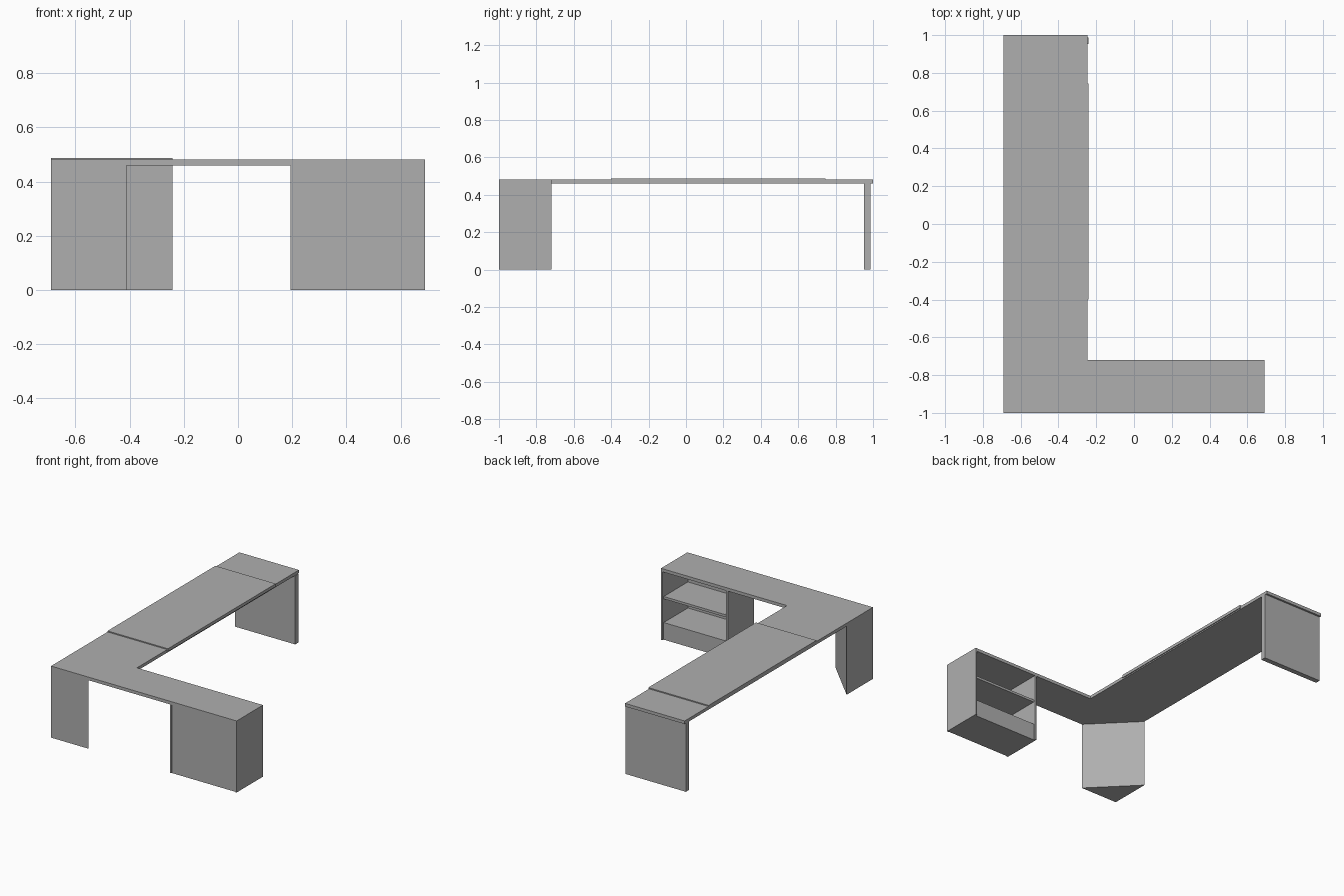
import bpy, bmesh

if "Cube" in bpy.data.objects:
    bpy.data.objects.remove(bpy.data.objects["Cube"])

grey = bpy.data.materials.new("dark_grey")
grey.diffuse_color = (0.43, 0.43, 0.43, 1)
grey.use_nodes = True
grey.node_tree.nodes["Principled BSDF"].inputs["Base Color"].default_value = grey.diffuse_color


def prism(name, outline, z0, z1):
    """Extrude a plan outline (counter-clockwise) from z0 to z1."""
    bm = bmesh.new()
    face = bm.faces.new([bm.verts.new((x, y, z0)) for x, y in outline])
    res = bmesh.ops.extrude_face_region(bm, geom=[face], use_keep_orig=True)
    top = [v for v in res["geom"] if isinstance(v, bmesh.types.BMVert)]
    bmesh.ops.translate(bm, verts=top, vec=(0, 0, z1 - z0))
    bmesh.ops.recalc_face_normals(bm, faces=bm.faces)
    mesh = bpy.data.meshes.new(name)
    bm.to_mesh(mesh)
    bm.free()
    mesh.materials.append(grey)
    obj = bpy.data.objects.new(name, mesh)
    bpy.context.collection.objects.link(obj)
    return obj


def box(name, x0, x1, y0, y1, z0, z1):
    return prism(name, [(x0, y0), (x1, y0), (x1, y1), (x0, y1)], z0, z1)


L, R, INNER = -0.69, 0.69, -0.247      # desk sides and inside edge of long arm
F, B, STEP = -1.0, 1.0, -0.72          # front, back, inside edge of short arm
UNDER, TOP = 0.46, 0.481               # tabletop underside and surface

# L-shaped tabletop and raised desk pad
prism("tabletop", [(L, F), (R, F), (R, STEP), (INNER, STEP), (INNER, B), (L, B)],
      UNDER, TOP)
box("desk_pad", L, -0.241, -0.40, 0.745, UNDER + 0.008, 0.488)

# Triangular corner leg and end panel leg
prism("corner_leg", [(L, F), (-0.412, F), (L, STEP)], 0, UNDER)
box("end_leg", L, -0.242, 0.953, 0.987, 0, UNDER)

# Open bookcase facing the back, with panels slightly recessed between its sides
CX, T, GAP = 0.193, 0.012, 0.012
box("bookcase_side_inner", CX, CX + T, F, STEP, 0, UNDER)
box("bookcase_side_outer", R - T, R, F, STEP, 0, UNDER)
box("bookcase_panel", CX + T, R - T, F + 0.004, F + 0.012, 0, UNDER)
box("bookcase_shelf", CX + T, R - T, F + 0.012, STEP - GAP, 0.274, 0.29)
box("bookcase_base", CX + T, R - T, F + 0.012, STEP - GAP, 0, 0.115)
